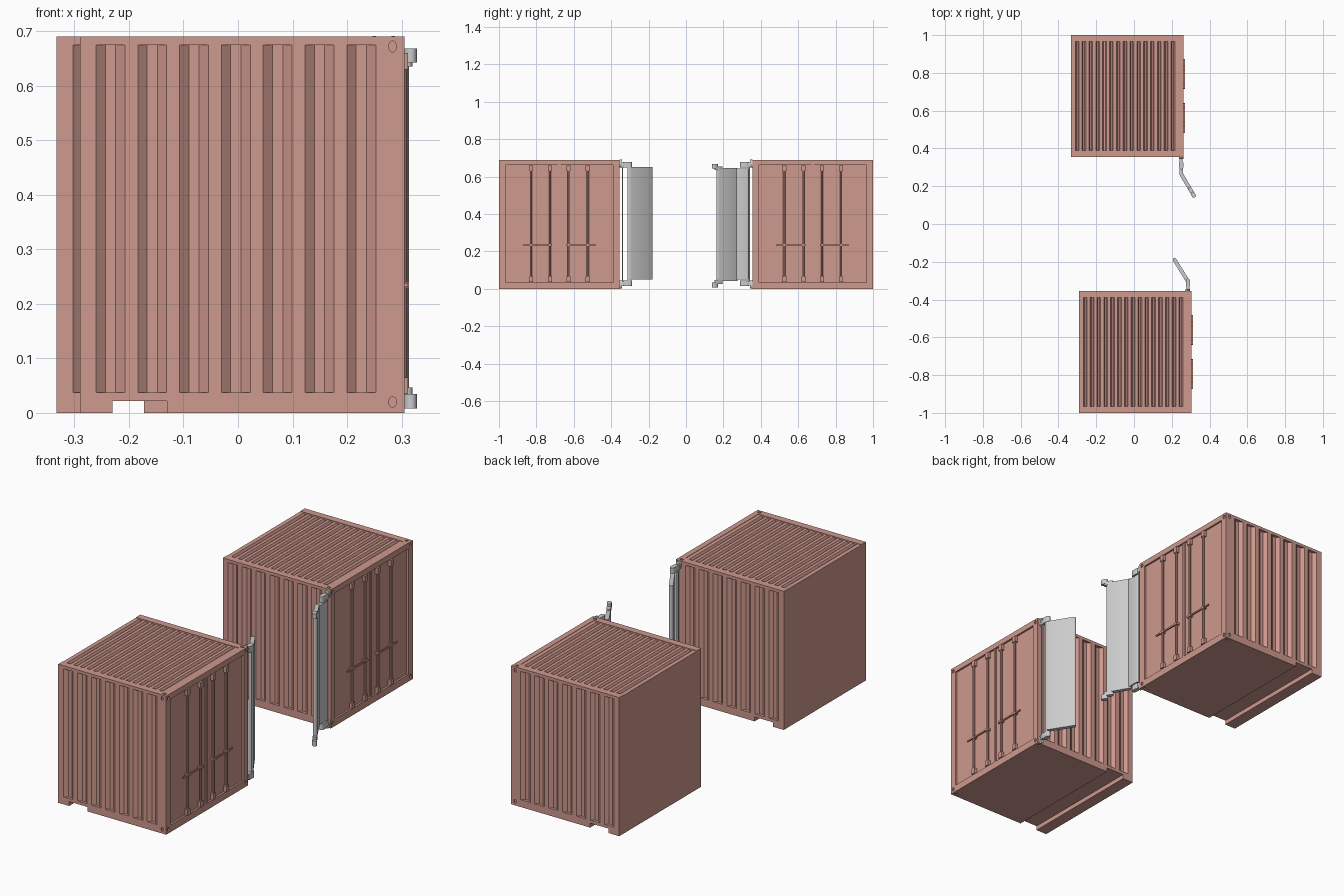
import bpy, bmesh, math

if "Cube" in bpy.data.objects:
    bpy.data.objects.remove(bpy.data.objects["Cube"])

red = bpy.data.materials.new("red_paint")
red.diffuse_color = (0.62, 0.32, 0.27, 1)
red.use_nodes = True
red.node_tree.nodes["Principled BSDF"].inputs["Base Color"].default_value = red.diffuse_color


class Part:
    """Collects prisms and boxes into one object."""
    def __init__(self, ox=0, oy=0):
        self.bm, self.o = bmesh.new(), (ox, oy)

    def prism(self, pts, axis, lo, hi):
        put = {'x': lambda a, b, t: (t, a, b), 'y': lambda a, b, t: (a, t, b),
               'z': lambda a, b, t: (a, b, t)}[axis]
        rings = []
        for t in (lo, hi):
            ring = []
            for a, b in pts:
                x, y, z = put(a, b, t)
                ring.append(self.bm.verts.new((x + self.o[0], y + self.o[1], z)))
            rings.append(ring)
        n = len(pts)
        faces = [self.bm.faces.new(r) for r in rings]
        for i in range(n):
            j = (i + 1) % n
            faces.append(self.bm.faces.new((rings[0][i], rings[0][j], rings[1][j], rings[1][i])))
        bmesh.ops.recalc_face_normals(self.bm, faces=faces)
        return self

    def box(self, x0, x1, y0, y1, z0, z1):
        return self.prism([(x0, y0), (x1, y0), (x1, y1), (x0, y1)], 'z', z0, z1)

    def oval(self, a, b, ra, rb, axis, lo, hi, n=14):
        pts = [(a + ra * math.cos(2 * math.pi * i / n), b + rb * math.sin(2 * math.pi * i / n)) for i in range(n)]
        return self.prism(pts, axis, lo, hi)

    def bar(self, p, q, w, z0, z1, n=6):
        # round-ended bar between two plan points
        ang = math.atan2(q[1] - p[1], q[0] - p[0])
        pts = []
        for c, start in ((q, ang - math.pi / 2), (p, ang + math.pi / 2)):
            for i in range(n + 1):
                a = start + math.pi * i / n
                pts.append((c[0] + w / 2 * math.cos(a), c[1] + w / 2 * math.sin(a)))
        return self.prism(pts, 'z', z0, z1)

    def done(self, name, mat=None):
        me = bpy.data.meshes.new(name)
        self.bm.to_mesh(me)
        self.bm.free()
        ob = bpy.data.objects.new(name, me)
        bpy.context.collection.objects.link(ob)
        if mat:
            me.materials.append(mat)
        return ob


HX, HY, H = 0.2975, 0.3225, 0.69      # half sizes and height
CX, CY, CZ = HX - 0.04, HY - 0.035, 0.04   # inner limits of corner castings


def container(tag, ox, oy):
    new = lambda: Part(ox, oy)

    # corrugated walls: seven trapezoid recesses on both long sides
    wave = [(-HX, -HY)]
    for i in range(7):
        x = -0.268 + 0.0767 * i
        wave += [(x, -HY), (x + 0.017, -HY + 0.014), (x + 0.036, -HY + 0.014), (x + 0.053, -HY)]
    wave.append((CX, -HY))
    new().prism(wave + [(x, -y) for x, y in reversed(wave)], 'z', 0.037, 0.675).done(tag + "_walls", red)

    # roof sheet with cross grooves
    roof = [(-HX, 0.66), (-HX, 0.688)]
    for i in range(15):
        x = -0.276 + 0.0362 * i
        roof += [(x, 0.688), (x + 0.006, 0.677), (x + 0.014, 0.677), (x + 0.02, 0.688)]
    roof += [(0.27, 0.688), (0.27, 0.66)]
    new().prism(roof, 'y', -CY, CY).done(tag + "_roof", red)

    # base with lifting channel
    base = [(-HX, 0), (-0.2375, 0), (-0.2375, 0.022), (-0.1375, 0.022), (-0.1375, 0),
            (CX, 0), (CX, 0.037), (-HX, 0.037)]
    new().prism(base, 'y', -HY, HY).done(tag + "_base", red)

    # top rails, door posts, header and sill
    f = new()
    for s in (-1, 1):
        y0, y1 = sorted((s * CY, s * HY))
        f.box(-HX, CX, y0, y1, 0.675, H)
        f.box(CX, HX, y0, y1, CZ, H - CZ)
    f.box(0.27, HX, -CY, CY, 0.662, H)
    f.box(CX, HX, -CY, CY, 0, 0.035)
    f.done(tag + "_frame", red)

    # corner castings with oval holes on three faces
    c, k = new(), new()
    for s in (-1, 1):
        y0, y1 = sorted((s * CY, s * HY))
        for z0, z1, zc, zf in ((0, CZ, 0.02, 0), (H - CZ, H, 0.672, H)):
            c.box(CX, HX, y0, y1, z0, z1)
            k.oval(s * (HY - 0.017), zc, 0.007, 0.01, 'x', HX - 0.006, HX + 0.01)
            ys = sorted((s * (HY - 0.006), s * (HY + 0.01)))
            k.oval(0.276, zc, 0.007, 0.01, 'y', *ys)
            k.oval(0.276, s * (HY - 0.017), 0.01, 0.006, 'z', zf - 0.006, zf + 0.006)
    cast, cut = c.done(tag + "_corner_castings", red), k.done(tag + "_hole_cutters")
    cut.hide_render = True
    cut.hide_set(True)
    m = cast.modifiers.new("holes", 'BOOLEAN')
    m.object, m.operation, m.solver = cut, 'DIFFERENCE', 'EXACT'

    # door leaves: grid sheets with three inset recesses each
    new().box(CX, 0.277, -CY, CY, 0.03, 0.665).done(tag + "_door_backing", red)
    for side, a, b, p, q in (("left", -CY, 0, -0.265, -0.022), ("right", 0, CY, 0.027, 0.27)):
        d = new()
        ys = (a, p, q, b)
        zs = (0.035, 0.142, 0.197, 0.322, 0.377, 0.502, 0.557, 0.662)
        g = [[d.bm.verts.new((0.288 + ox, y + oy, z)) for z in zs] for y in ys]
        pans = []
        for i in range(3):
            for j in range(7):
                fc = d.bm.faces.new((g[i][j], g[i + 1][j], g[i + 1][j + 1], g[i][j + 1]))
                if i == 1 and j % 2:
                    pans.append(fc)
        bmesh.ops.inset_individual(d.bm, faces=pans, thickness=0.014, depth=-0.0105)
        d.done(f"{tag}_{side}_door", red)

    # locking rods, brackets, handles and centre gasket
    r = new()
    for y in (-0.152, -0.05, 0.05, 0.152):
        r.oval(0.297, y, 0.006, 0.006, 'z', 0.04, 0.66, 10)
        for z0, z1 in ((0.036, 0.065), (0.63, 0.66)):
            r.box(0.286, 0.304, y - 0.011, y + 0.011, z0, z1)
        r.box(0.286, 0.306, y - 0.012, y + 0.012, 0.229, 0.24)
    for s in (-1, 1):
        y0, y1 = sorted((s * 0.05, s * 0.195))
        r.box(0.298, 0.304, y0, y1, 0.231, 0.238)
    r.box(0.286, 0.295, -0.006, 0.006, 0.036, 0.661)
    r.done(tag + "_door_hardware", red)


container("front_container", 0.0075, -0.6775)
container("rear_container", -0.035, 0.6775)


def hinges(p, x, y, s):
    # oval mounting lugs, necks and knuckles at top and bottom
    ys = sorted((y, y + s * 0.012))
    for zl, z0, z1 in ((0.67, 0.648, 0.678), (0.022, 0.014, 0.044)):
        p.oval(x, zl, 0.012, 0.022, 'y', *ys)
        p.bar((x, y + s * 0.008), (x, y + s * 0.03), 0.016, z0 + 0.004, z1 - 0.004)
        p.bar((x, y + s * 0.03), (x, y + s * 0.055), 0.022, z0, z1)
    # slim mounting strip beside the container
    p.box(x - 0.005, x + 0.005, *sorted((y + s * 0.012, y + s * 0.019)), 0.035, 0.655)


# front swing arm: open link and one angled panel
A = Part()
hinges(A, 0.285, -0.355, 1)
A.box(0.276, 0.294, -0.312, -0.298, 0.04, 0.655)
A.bar((0.285, -0.303), (0.215, -0.19), 0.02, 0.05, 0.65)
A.done("front_swing_arm")

# rear swing arm: straight panel, angled panel and end hooks
B = Part()
hinges(B, 0.25, 0.355, -1)
B.bar((0.25, 0.327), (0.25, 0.265), 0.018, 0.05, 0.642)
B.bar((0.25, 0.265), (0.304, 0.172), 0.02, 0.042, 0.647)
for z0, z1, e0, e1 in ((0.635, 0.655, 0.643, 0.668), (0.025, 0.047, 0.008, 0.035)):
    B.bar((0.296, 0.186), (0.31, 0.162), 0.02, z0, z1)
    B.bar((0.311, 0.16), (0.317, 0.15), 0.022, e0, e1)
B.done("rear_swing_arm")

# smooth the round parts, keep edges sharp
for ob in bpy.context.scene.objects:
    if not ob.hide_render:
        ob.select_set(True)
        bpy.context.view_layer.objects.active = ob
bpy.ops.object.shade_smooth_by_angle(angle=math.radians(31))
